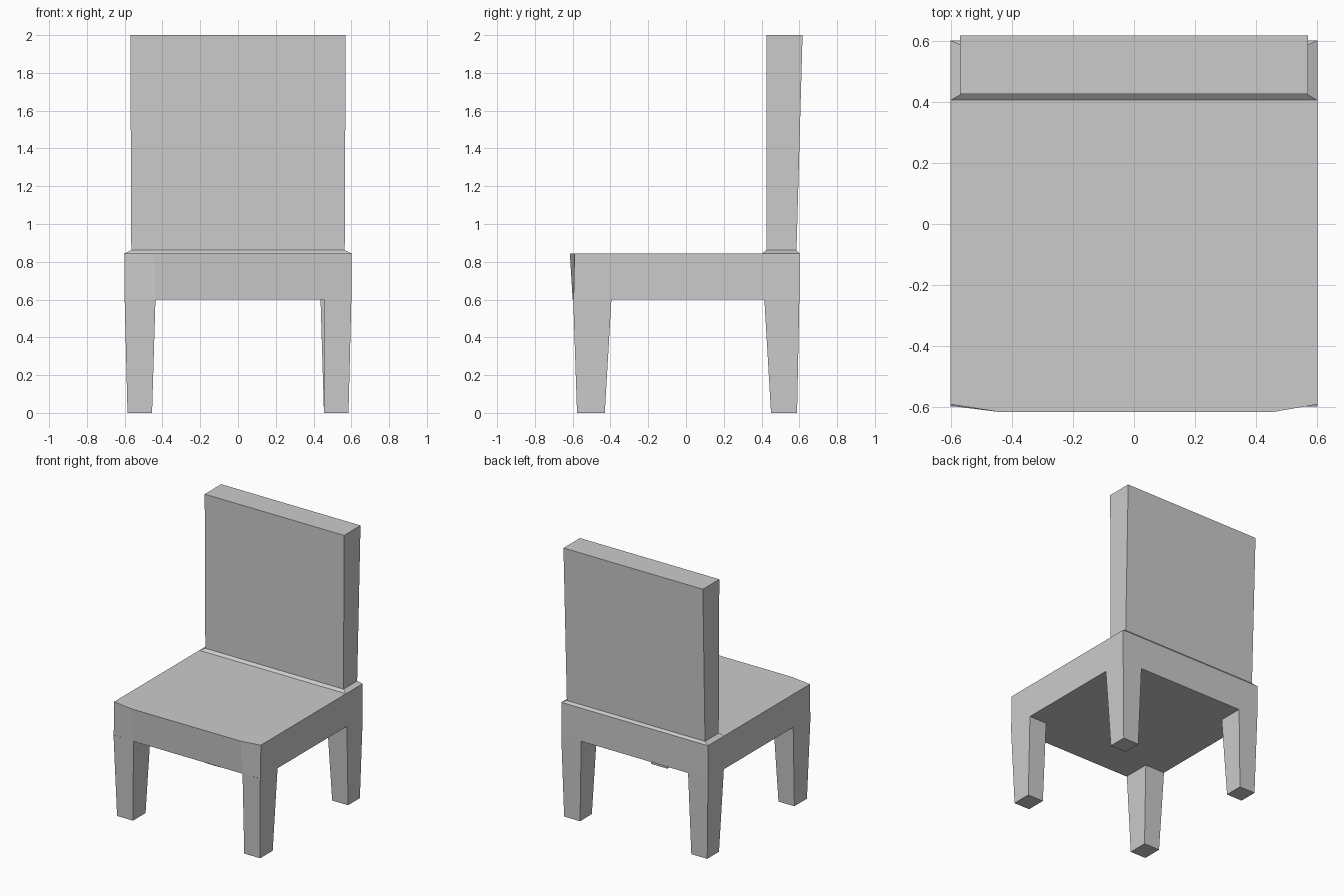
import bpy
import bmesh

if "Cube" in bpy.data.objects:
    bpy.data.objects.remove(bpy.data.objects["Cube"])


def rect(x0, x1, y0, y1):
    return [(x0, y0), (x1, y0), (x1, y1), (x0, y1)]


def loft(name, levels, cap_bottom=True, cap_top=True):
    """Skin a stack of (z, outline) levels with flat faces."""
    bm = bmesh.new()
    rings = [[bm.verts.new((x, y, z)) for x, y in outline] for z, outline in levels]
    n = len(rings[0])
    for low, high in zip(rings, rings[1:]):
        for i in range(n):
            j = (i + 1) % n
            bm.faces.new((low[i], low[j], high[j], high[i]))
    if cap_bottom:
        bm.faces.new(rings[0][::-1])
    if cap_top:
        bm.faces.new(rings[-1])
    mesh = bpy.data.meshes.new(name)
    bm.to_mesh(mesh)
    bm.free()
    obj = bpy.data.objects.new(name, mesh)
    bpy.context.collection.objects.link(obj)
    return obj


SEAT_LOW, SEAT_TOP = 0.60, 0.845


def seat_outline(corner_y, front_y):
    return [(-0.6, corner_y), (-0.44, front_y), (0.455, front_y),
            (0.6, corner_y), (0.6, 0.6), (-0.6, 0.6)]


# Seat: slab whose front edge leans forward towards the top
loft("seat", [(SEAT_LOW, seat_outline(-0.595, -0.6)),
              (SEAT_TOP, seat_outline(-0.59, -0.615))])

# Backrest: narrow sloping ledge, then a panel that thickens towards the top
loft("backrest", [(SEAT_TOP, rect(-0.6, 0.6, 0.405, 0.6)),
                  (0.862, rect(-0.565, 0.565, 0.425, 0.585)),
                  (2.0, rect(-0.57, 0.57, 0.425, 0.617))], cap_bottom=False)

# Legs: tapered posts, (y range at floor, y range at seat)
leg_rows = {"front": ((-0.577, -0.43), (-0.597, -0.395)),
            "back": ((0.45, 0.588), (0.415, 0.6))}
for row, (floor_y, seat_y) in leg_rows.items():
    for side, sign in (("left", -1), ("right", 1)):
        inner = 0.455 if (row, side) == ("front", "right") else 0.437
        foot_x = sorted((sign * 0.455, sign * 0.585))
        top_x = sorted((sign * inner, sign * 0.6))
        loft(f"{row}_{side}_leg", [(0.0, rect(*foot_x, *floor_y)),
                                   (SEAT_LOW, rect(*top_x, *seat_y))], cap_top=False)
